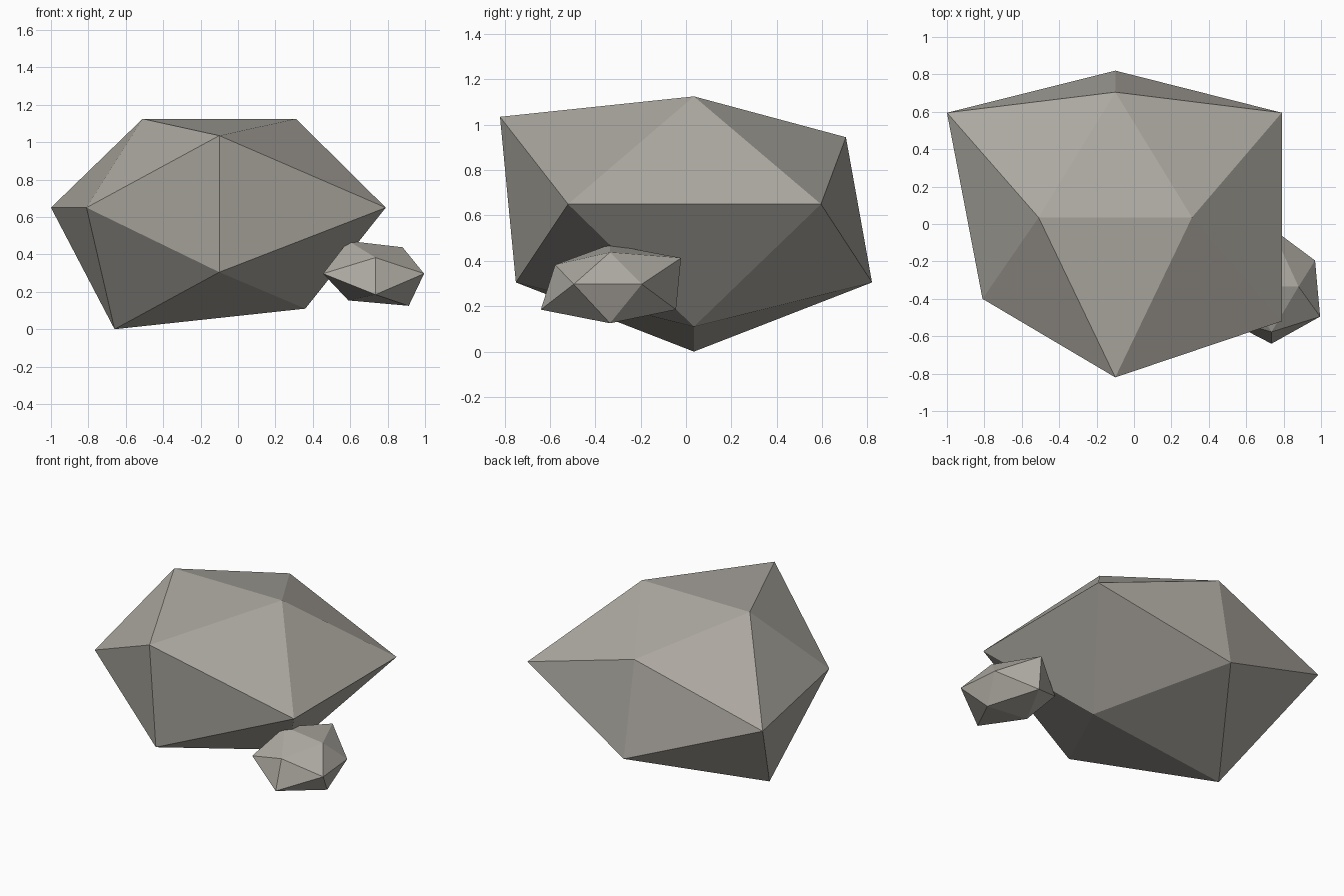
import bpy
import bmesh
from itertools import combinations
from mathutils import Vector

cube = bpy.data.objects.get("Cube")
if cube:
    bpy.data.objects.remove(cube)

stone = bpy.data.materials.new("warm grey stone")
stone.use_nodes = True
colour = (0.42, 0.40, 0.36, 1)
stone.diffuse_color = colour
stone.node_tree.nodes["Principled BSDF"].inputs["Base Color"].default_value = colour

# Regular twenty-sided solid: three crossing golden rectangles
PHI = (1 + 5 ** 0.5) / 2
SIGNS = [(a, b) for a in (-1, 1) for b in (-1, 1)]
REGULAR = ([Vector((a, 0, b * PHI)) for a, b in SIGNS]
           + [Vector((0, a * PHI, b)) for a, b in SIGNS]
           + [Vector((a * PHI, b, 0)) for a, b in SIGNS])
FACES = [t for t in combinations(range(len(REGULAR)), 3)
         if all((REGULAR[i] - REGULAR[j]).length < 2.1 for i, j in combinations(t, 2))]


def rock(name, mid_x, mid_y, mid_z, crown, ridge, belt):
    """Dent the regular solid: each list moves the corners of one rectangle."""
    corners = [(x, mid_y, z) for x, z in crown]
    corners += [(mid_x, y, z) for y, z in ridge]
    corners += [(x, y, mid_z) for x, y in belt]
    bm = bmesh.new()
    verts = [bm.verts.new(c) for c in corners]
    for face in FACES:
        bm.faces.new([verts[i] for i in face])
    bmesh.ops.recalc_face_normals(bm, faces=bm.faces)
    mesh = bpy.data.meshes.new(name)
    bm.to_mesh(mesh)
    bm.free()
    mesh.materials.append(stone)
    obj = bpy.data.objects.new(name, mesh)
    bpy.context.collection.objects.link(obj)


# Corner order: low/high on the second axis, first axis negative then positive
rock("large_rock", -0.10, 0.035, 0.65,
     crown=[(-0.66, 0), (-0.51, 1.125), (0.36, 0.11), (0.31, 1.125)],
     ridge=[(-0.75, 0.305), (-0.82, 1.035), (0.82, 0.305), (0.705, 0.945)],
     belt=[(-0.81, -0.40), (-1, 0.595), (0.79, -0.52), (0.79, 0.595)])

rock("small_rock", 0.735, -0.335, 0.297,
     crown=[(0.59, 0.154), (0.59, 0.472), (0.913, 0.125), (0.88, 0.438)],
     ridge=[(-0.64, 0.185), (-0.577, 0.383), (-0.044, 0.185), (-0.022, 0.413)],
     belt=[(0.455, -0.495), (0.48, -0.195), (0.995, -0.495), (0.968, -0.195)])
